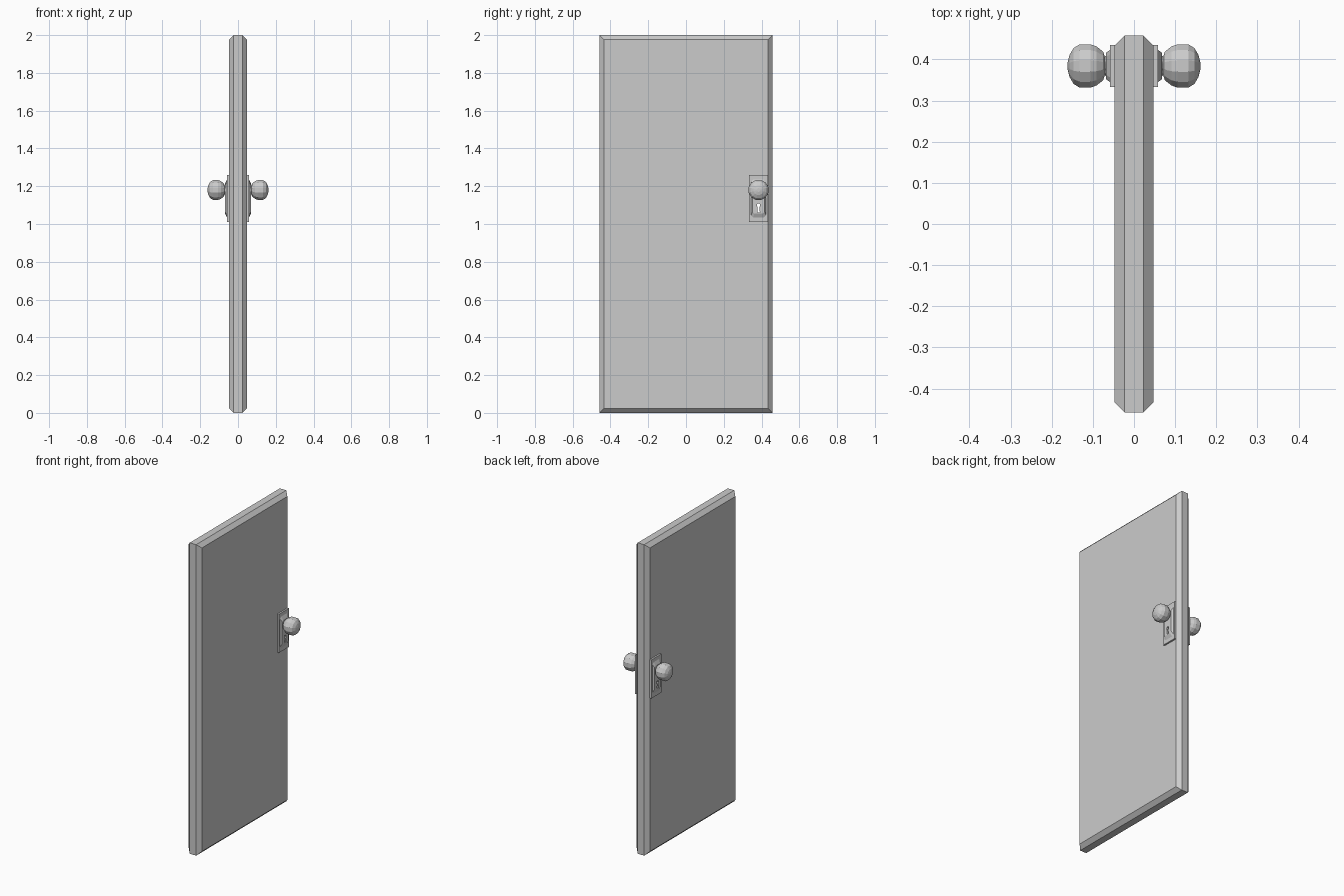
import bpy, bmesh, math

if "Cube" in bpy.data.objects:
    bpy.data.objects.remove(bpy.data.objects["Cube"])

KY, KZ = 0.384, 1.18  # knob axis


def rect(cy, cz, hy, hz, cut=0.0):
    """Rectangle outline in the YZ plane, optionally with cut corners."""
    if not cut:
        return [(cy - hy, cz - hz), (cy + hy, cz - hz), (cy + hy, cz + hz), (cy - hy, cz + hz)]
    pts = []
    for sy, sz in ((-1, -1), (1, -1), (1, 1), (-1, 1)):
        a = (cy + sy * hy, cz + sz * (hz - cut))
        b = (cy + sy * (hy - cut), cz + sz * hz)
        pts += [a, b] if sy == sz else [b, a]
    return pts


def ring(r, n=12):
    return [(KY + r * math.cos(2 * math.pi * (i + 0.5) / n),
             KZ + r * math.sin(2 * math.pi * (i + 0.5) / n)) for i in range(n)]


def loft(name, sections, mirror=False):
    """Skin capped sections [(x, outline), ...] along X."""
    bm = bmesh.new()
    loops = [[bm.verts.new((x, y, z)) for y, z in pts] for x, pts in sections]
    for a, b in zip(loops, loops[1:]):
        for i in range(len(a)):
            j = (i + 1) % len(a)
            bm.faces.new((a[i], a[j], b[j], b[i]))
    bm.faces.new(loops[0])
    bm.faces.new(loops[-1])
    bmesh.ops.recalc_face_normals(bm, faces=bm.faces)
    me = bpy.data.meshes.new(name)
    bm.to_mesh(me)
    bm.free()
    ob = bpy.data.objects.new(name, me)
    bpy.context.collection.objects.link(ob)
    if mirror:
        m = ob.modifiers.new("both_sides", 'MIRROR')
        m.use_mirror_merge = False
    return ob


# Door slab with mitred chamfers
full, inset = rect(0, 1, 0.458, 1.0), rect(0, 1, 0.434, 0.976)
door = loft("door_slab", [(-0.047, inset), (-0.023, full), (0.023, full), (0.047, inset)])

# Backing plate and raised escutcheon panel
plate = loft("lock_plate", [(0.045, rect(KY, 1.135, 0.051, 0.124)),
                            (0.058, rect(KY, 1.135, 0.051, 0.124))], True)
panel = loft("raised_panel", [(0.056, rect(KY, 1.135, 0.041, 0.105, 0.012)),
                              (0.068, rect(KY, 1.135, 0.032, 0.08, 0.01))], True)

# Faceted knob with neck
profile = [(0.064, 0.027), (0.071, 0.024), (0.075, 0.036), (0.091, 0.049), (0.106, 0.0545),
           (0.132, 0.0545), (0.147, 0.045), (0.157, 0.027), (0.161, 0.010)]
loft("door_knob", [(x, ring(r)) for x, r in profile], True)

# Keyhole running right through the lock
hole = [(KY - 0.007, 1.060), (KY + 0.007, 1.060), (KY + 0.004, 1.088), (KY + 0.009, 1.096),
        (KY + 0.006, 1.108), (KY - 0.006, 1.108), (KY - 0.009, 1.096), (KY - 0.004, 1.088)]
cutter = loft("keyhole_cutter", [(-0.1, hole), (0.1, hole)])
cutter.hide_render = True
cutter.hide_viewport = True
for ob in (door, plate, panel):
    b = ob.modifiers.new("keyhole", 'BOOLEAN')
    b.operation = 'DIFFERENCE'
    b.solver = 'EXACT'
    b.object = cutter
